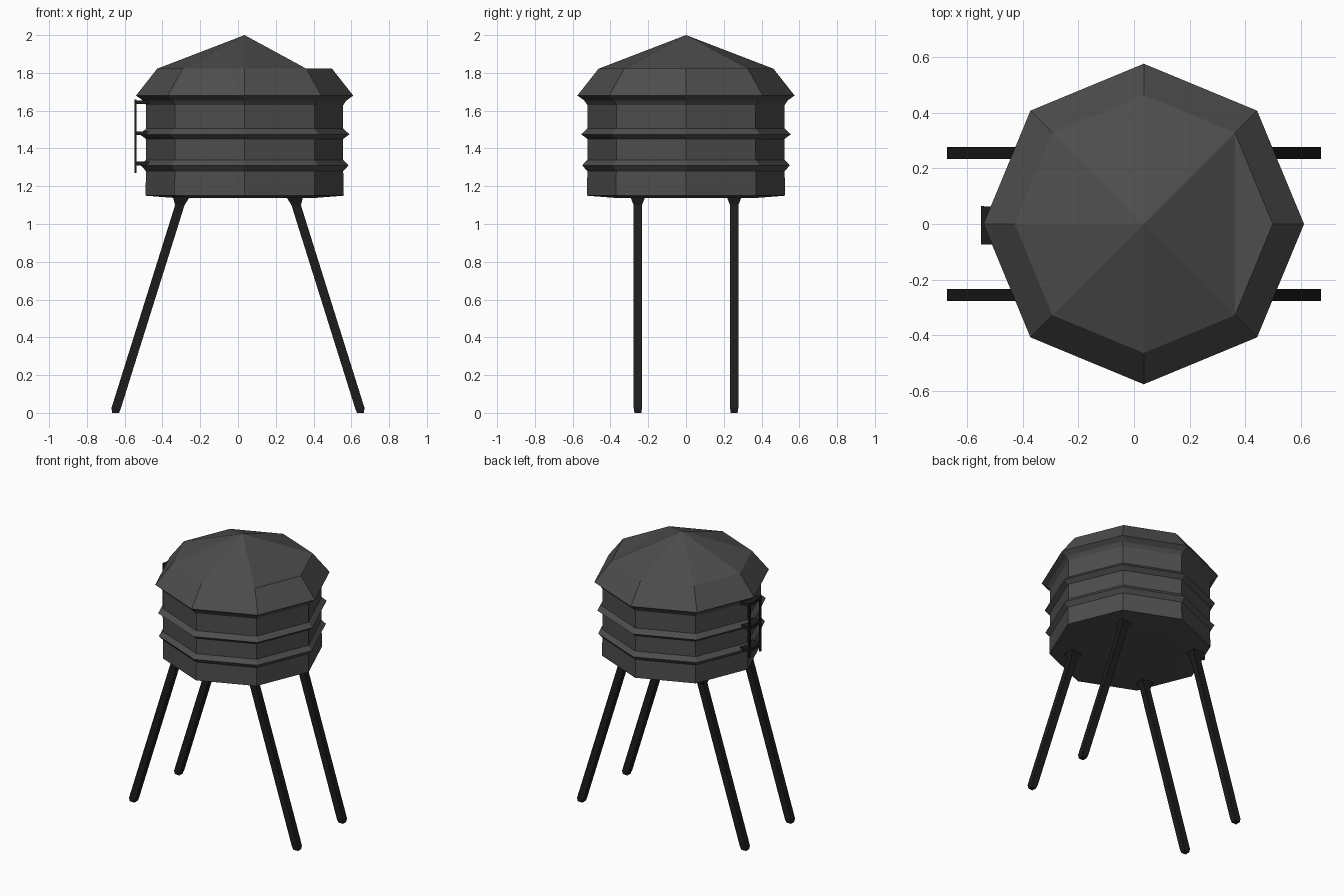
import bpy, bmesh, math
from mathutils import Vector

if "Cube" in bpy.data.objects:
    bpy.data.objects.remove(bpy.data.objects["Cube"])

CX, SIDES = 0.035, 8


def material(name, v):
    m = bpy.data.materials.new(name)
    m.diffuse_color = (v, v, v, 1)
    m.use_nodes = True
    m.node_tree.nodes["Principled BSDF"].inputs["Base Color"].default_value = m.diffuse_color
    return m


DARK = material("dark_grey", 0.075)
BLACK = material("black", 0.012)


def finish(bm, name, mat):
    bmesh.ops.recalc_face_normals(bm, faces=bm.faces)
    mesh = bpy.data.meshes.new(name)
    bm.to_mesh(mesh)
    bm.free()
    mesh.materials.append(mat)
    ob = bpy.data.objects.new(name, mesh)
    bpy.context.collection.objects.link(ob)
    return ob


def ring(bm, r, z):
    step = math.tau / SIDES
    return [bm.verts.new((CX + r * math.cos(i * step), r * math.sin(i * step), z))
            for i in range(SIDES)]


def bridge(bm, a, b):
    n = len(a)
    for i in range(n):
        j = (i + 1) % n
        bm.faces.new((a[i], a[j], b[j], b[i]))


def bar(name, sections, mat):
    """Rectangular strut through (centre, half x, half y) sections."""
    bm = bmesh.new()
    loops = [[bm.verts.new(Vector(c) + Vector((sx * hx, sy * hy, 0)))
              for sx, sy in ((-1, -1), (1, -1), (1, 1), (-1, 1))]
             for c, hx, hy in sections]
    for a, b in zip(loops, loops[1:]):
        bridge(bm, a, b)
    bm.faces.new(loops[0])
    bm.faces.new(loops[-1])
    return finish(bm, name, mat)


# Octagonal tank with two raised bands and an overhanging roof
profile = [(0.36, 1.137), (0.525, 1.15), (0.522, 1.28), (0.55, 1.31), (0.522, 1.34),
           (0.522, 1.45), (0.555, 1.475), (0.522, 1.505), (0.522, 1.63),
           (0.54, 1.655), (0.575, 1.68), (0.463, 1.822)]
bm = bmesh.new()
rings = [ring(bm, r, z) for r, z in profile]
for a, b in zip(rings, rings[1:]):
    bridge(bm, a, b)
bm.faces.new(rings[0])
apex = bm.verts.new((CX, 0, 2.0))
top = rings[-1]
for i in range(1, SIDES - 1):
    bm.faces.new((top[i], top[i + 1], apex))
# flattened roof panel on the right side
bm.faces.new((top[-1], top[1], apex))
bm.faces.new((top[-1], top[0], top[1]))
finish(bm, "tank", DARK)

# Four splayed legs with flared tops
for sx, side in ((-1, "left"), (1, "right")):
    for sy, end in ((-1, "front"), (1, "back")):
        y = sy * 0.255
        bar(f"{end}_{side}_leg",
            [((sx * 0.648, y, 0.0), 0.018, 0.018),
             ((sx * 0.645, y, 0.025), 0.025, 0.022),
             ((sx * 0.308, y, 1.10), 0.025, 0.022),
             ((sx * 0.300, y, 1.145), 0.045, 0.04)], BLACK)

# Small ladder on the left wall: two rails and three stand-offs each
for y in (-0.065, 0.055):
    bar("ladder_rail", [((-0.543, y, 1.27), 0.005, 0.009),
                        ((-0.543, y, 1.66), 0.005, 0.009)], BLACK)
for z in (1.32, 1.48, 1.645):
    bar("ladder_rung", [((-0.51, -0.005, z - 0.01), 0.038, 0.068),
                        ((-0.51, -0.005, z + 0.01), 0.038, 0.068)], BLACK)
